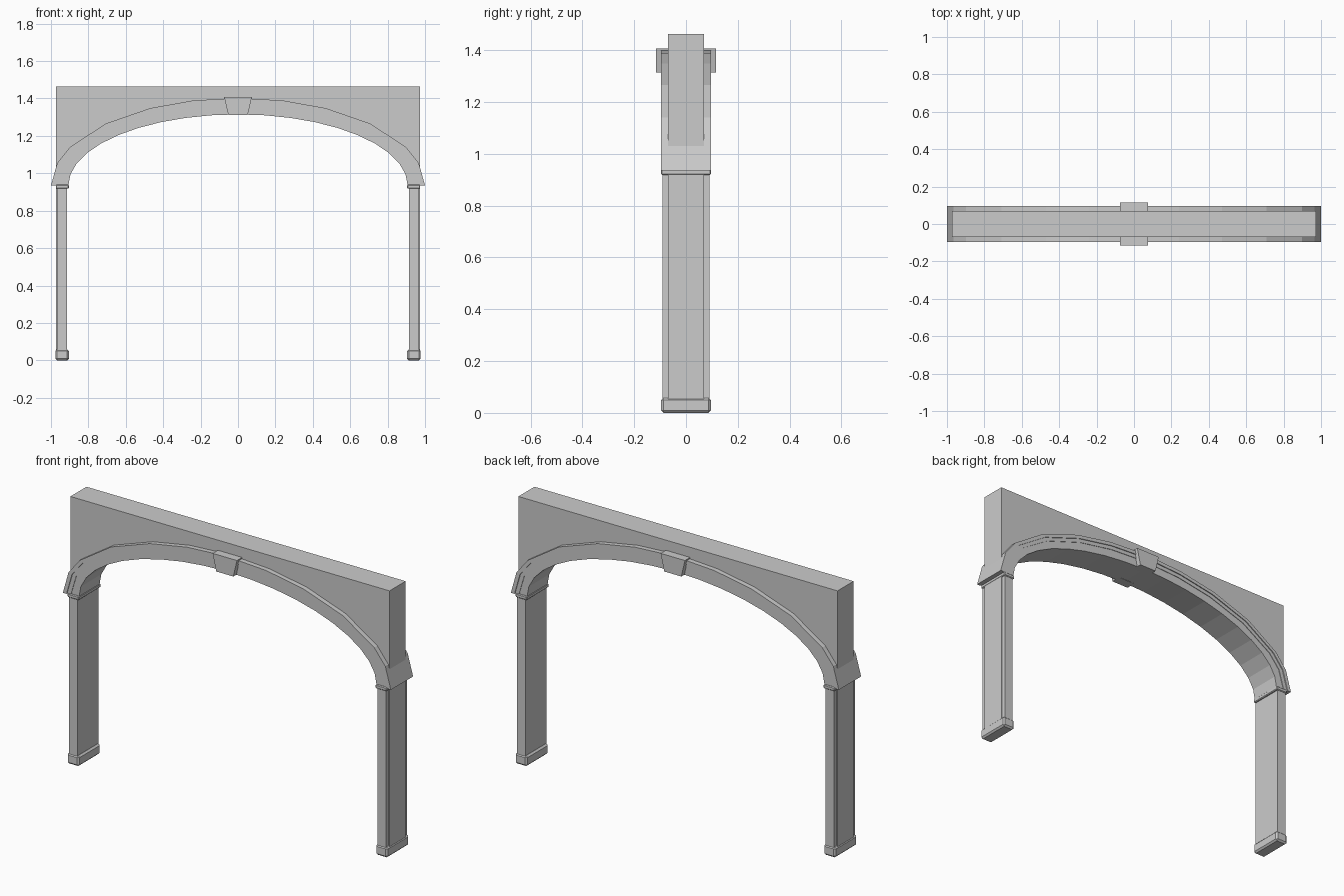
import bpy, bmesh
from math import sin, cos, radians

if "Cube" in bpy.data.objects:
    bpy.data.objects.remove(bpy.data.objects["Cube"])

stone = bpy.data.materials.new("grey_stone")
stone.use_nodes = True
GREY = (0.6, 0.6, 0.6, 1)
stone.diffuse_color = GREY
stone.node_tree.nodes["Principled BSDF"].inputs["Base Color"].default_value = GREY

SPRING = 0.935
COARSE = [0, 15, 26, 45, 62, 76, 90]
FINE = list(range(0, 91, 9))


def prism(name, outline, y0, y1, bevel=0):
    """Extrude an x-z outline from y0 to y1."""
    bm = bmesh.new()
    face = bm.faces.new([bm.verts.new((x, y0, z)) for x, z in outline])
    new = bmesh.ops.extrude_face_region(bm, geom=[face])["geom"]
    verts = [v for v in new if isinstance(v, bmesh.types.BMVert)]
    bmesh.ops.translate(bm, verts=verts, vec=(0, y1 - y0, 0))
    bmesh.ops.recalc_face_normals(bm, faces=bm.faces)
    mesh = bpy.data.meshes.new(name)
    bm.to_mesh(mesh)
    bm.free()
    mesh.materials.append(stone)
    obj = bpy.data.objects.new(name, mesh)
    bpy.context.collection.objects.link(obj)
    if bevel:
        mod = obj.modifiers.new("chamfer", "BEVEL")
        mod.width = bevel
        mod.segments = 1
    return obj


def box(name, x0, x1, half_y, z0, z1, bevel=0):
    return prism(name, [(x0, z0), (x1, z0), (x1, z1), (x0, z1)], -half_y, half_y, bevel)


def arc(a, top, angles):
    """Half-ellipse from the right springing to the left one."""
    full = angles + [180 - t for t in reversed(angles[:-1])]
    return [(a * cos(radians(t)), SPRING + (top - SPRING) * sin(radians(t))) for t in full]


def ring(name, inner, outer, half_y):
    return prism(name, outer + inner[::-1], -half_y, half_y)


# Wall above the arch, with thin backing strips running down behind the piers
wall_arc = arc(0.95, 1.345, FINE)
prism("spandrel_wall", wall_arc + [(-0.973, SPRING), (-0.973, 1.463),
                                   (0.973, 1.463), (0.973, SPRING)], -0.07, 0.07)

# Arch band and its stepped moulding
ring("arch_band", arc(0.907, 1.315, FINE), arc(0.967, 1.365, FINE), 0.089)
ring("inner_moulding", arc(0.955, 1.362, COARSE), arc(0.982, 1.386, COARSE), 0.092)
ring("outer_moulding", arc(0.978, 1.383, COARSE), arc(1.0, 1.403, COARSE), 0.097)

# Keystones on both faces
key = [(-0.052, 1.313), (0.052, 1.313), (0.074, 1.407), (-0.074, 1.407)]
for name, side in (("front_keystone", -1), ("back_keystone", 1)):
    prism(name, key, side * 0.06, side * 0.115)

# Piers with backing strip, capital and base
for name, s in (("left", 1), ("right", -1)):
    box(name + "_pier", s * 0.914, s * 0.967, 0.091, 0.02, SPRING)
    box(name + "_backing_strip", s * 0.96, s * 0.973, 0.07, 0.02, SPRING)
    box(name + "_capital", s * 0.904, s * 0.974, 0.096, 0.918, 0.939, 0.004)
    box(name + "_base", s * 0.904, s * 0.977, 0.096, 0, 0.058, 0.009)
